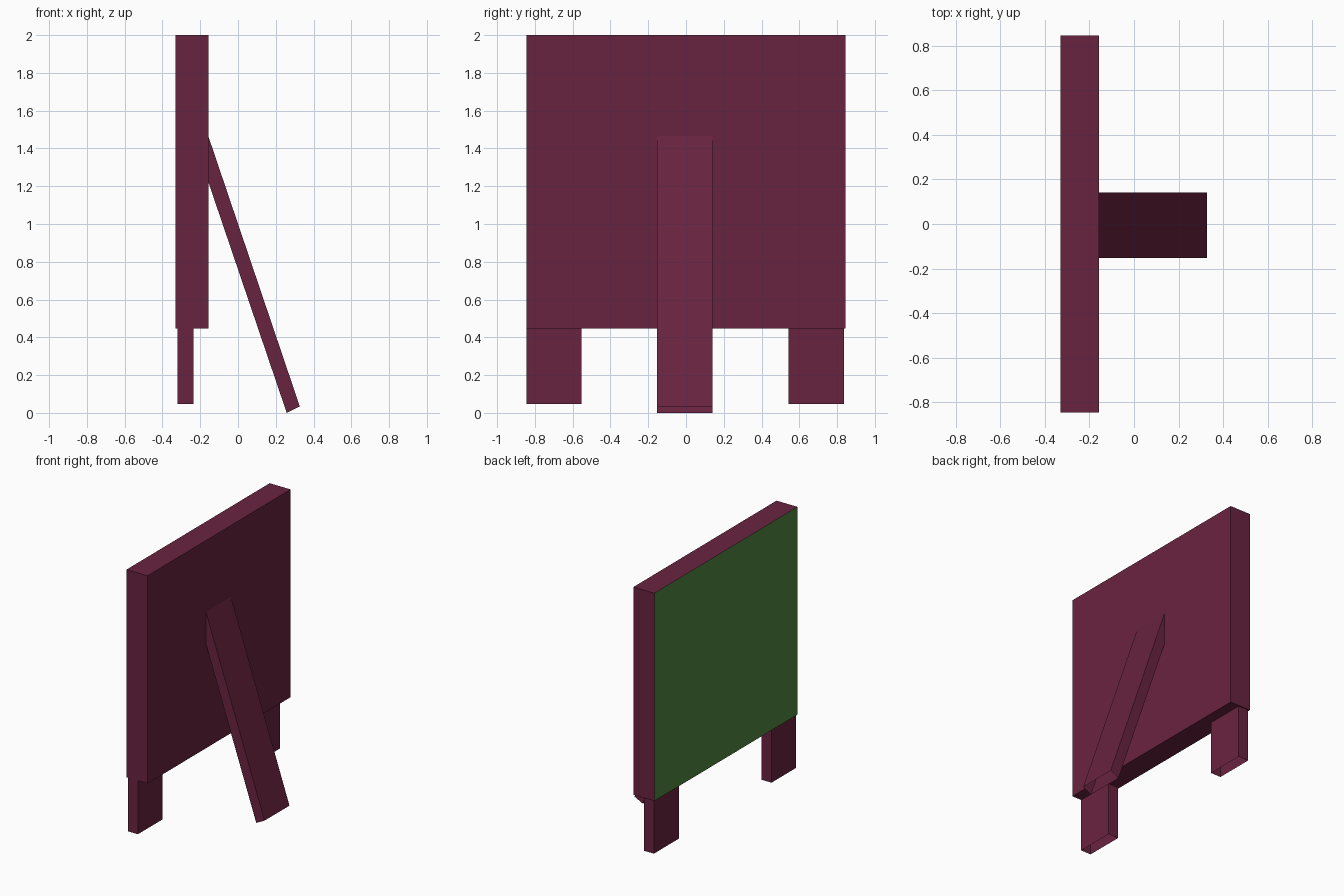
import bpy
import bmesh

if "Cube" in bpy.data.objects:
    bpy.data.objects.remove(bpy.data.objects["Cube"])


def material(name, color):
    mat = bpy.data.materials.new(name)
    mat.diffuse_color = color
    mat.use_nodes = True
    mat.node_tree.nodes["Principled BSDF"].inputs["Base Color"].default_value = mat.diffuse_color
    return mat


frame_mat = material("maroon_wood", (0.141, 0.017, 0.051, 1))
board_mat = material("green_surface", (0.08, 0.242, 0.051, 1))


def extrude_y(name, profile, y0, y1, open_edges=()):
    """Extrude an (x, z) profile along y, leaving the numbered edges open."""
    bm = bmesh.new()
    near = [bm.verts.new((x, y0, z)) for x, z in profile]
    far = [bm.verts.new((x, y1, z)) for x, z in profile]
    bm.faces.new(near)
    bm.faces.new(far[::-1])
    n = len(profile)
    for i in range(n):
        if i not in open_edges:
            j = (i + 1) % n
            bm.faces.new((near[j], near[i], far[i], far[j]))
    bmesh.ops.recalc_face_normals(bm, faces=bm.faces)
    mesh = bpy.data.meshes.new(name)
    bm.to_mesh(mesh)
    bm.free()
    mesh.materials.append(frame_mat)
    obj = bpy.data.objects.new(name, mesh)
    bpy.context.collection.objects.link(obj)
    return obj


def rect(x0, x1, z0, z1):
    return [(x0, z0), (x1, z0), (x1, z1), (x0, z1)]


# Thick upright board with a green writing face on the -x side
board = extrude_y("board", rect(-0.33, -0.157, 0.447, 2.0), -0.845, 0.845)
board.data.materials.append(board_mat)
for face in board.data.polygons:
    if face.normal.x < -0.9:
        face.material_index = 1

# Two short legs, open at the bottom (and at the top, against the board)
for side, y0, y1 in (("left", -0.845, -0.553), ("right", 0.542, 0.836)):
    extrude_y(side + "_leg", rect(-0.32, -0.236, 0.047, 0.447), y0, y1, (0, 2))

# Slanted rear prop, open at both ends
extrude_y("rear_prop",
          [(0.258, 0.0), (0.327, 0.035), (-0.157, 1.465), (-0.157, 1.222)],
          -0.153, 0.141, (0, 2))
